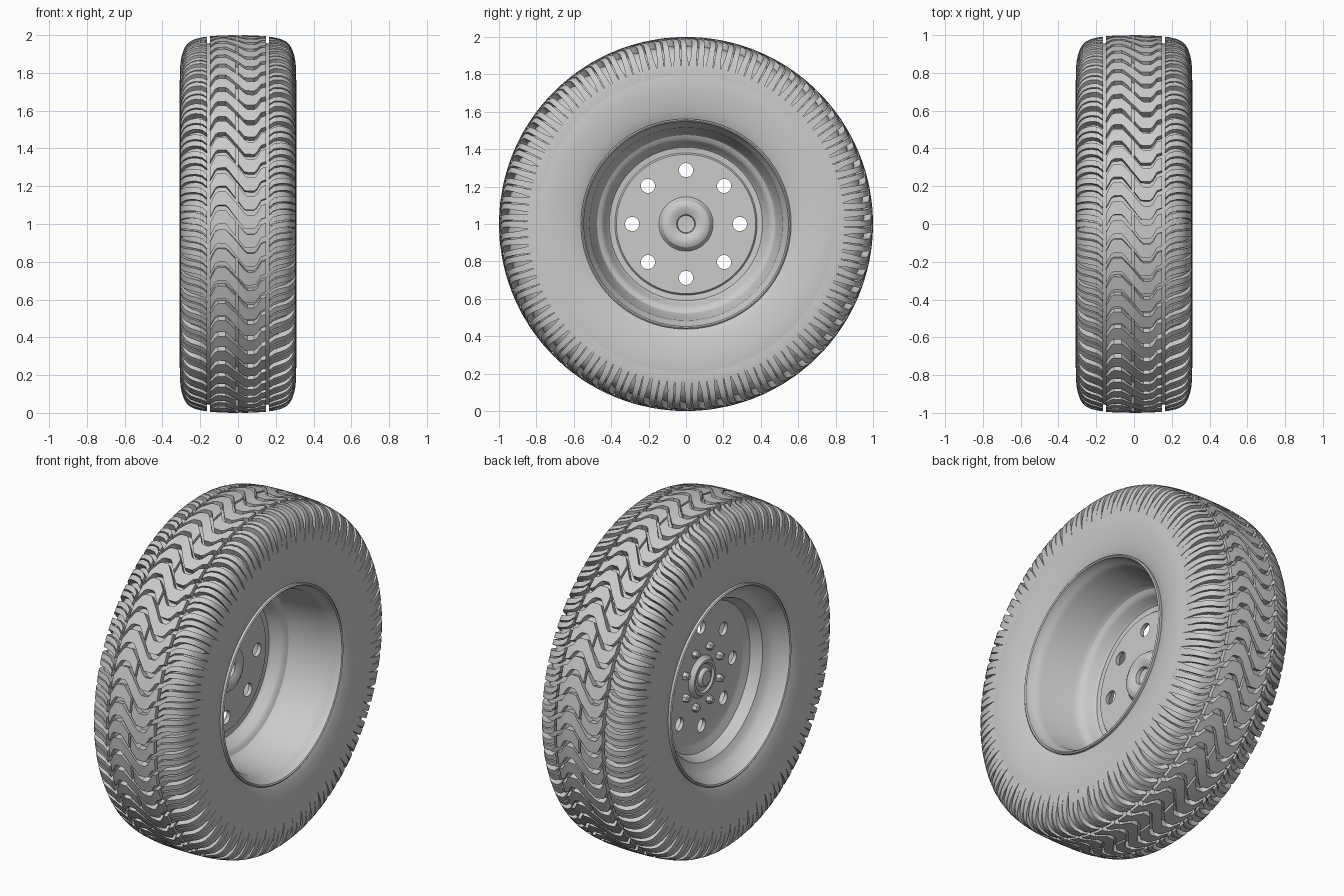
import bpy, bmesh
from math import sin, cos, pi, tau

if "Cube" in bpy.data.objects:
    bpy.data.objects.remove(bpy.data.objects["Cube"])

N = 62                    # tread pitches round the tyre
PITCH = tau / N


def pt(x, r, t):
    """Point at width x, radius r and angle t round the wheel axle."""
    return (x, r * cos(t), 1 + r * sin(t))


def finish(bm, name, angle=30):
    bmesh.ops.remove_doubles(bm, verts=bm.verts, dist=1e-5)
    bmesh.ops.recalc_face_normals(bm, faces=bm.faces)
    me = bpy.data.meshes.new(name)
    bm.to_mesh(me)
    bm.free()
    ob = bpy.data.objects.new(name, me)
    bpy.context.collection.objects.link(ob)
    smooth(ob, angle)
    return ob


def smooth(ob, angle=30):
    bpy.ops.object.select_all(action='DESELECT')
    ob.select_set(True)
    bpy.context.view_layer.objects.active = ob
    bpy.ops.object.shade_smooth_by_angle(angle=angle * pi / 180)


def revolve(name, prof, segs=128, closed=True):
    """Spin an (x, r) profile round the axle."""
    bm = bmesh.new()
    rings = [[bm.verts.new(pt(x, r, tau * i / segs)) for i in range(segs)] if r > 0
             else [bm.verts.new(pt(x, 0, 0))] * segs for x, r in prof]
    pairs = list(zip(rings, rings[1:])) + ([(rings[-1], rings[0])] if closed else [])
    for a, b in pairs:
        for i in range(segs):
            j = (i + 1) % segs
            vs = list(dict.fromkeys((a[i], a[j], b[j], b[i])))
            if len(vs) > 2:
                bm.faces.new(vs)
    return finish(bm, name)


def strip(bm, stations):
    """Solid tread block; stations = (top x, top r, base x, base r, t low, t high)."""
    rows = [[bm.verts.new(pt(*p)) for p in
             ((xo, ro, a), (xo, ro, b), (xb, rb, b), (xb, rb, a))]
            for xo, ro, xb, rb, a, b in stations]
    for p, q in zip(rows, rows[1:]):
        for k in range(4):
            m = (k + 1) % 4
            bm.faces.new((p[k], p[m], q[m], q[k]))
    bm.faces.new(rows[0])
    bm.faces.new(rows[-1])


# Tyre carcass
half = [(0.0, 0.962), (0.15, 0.957), (0.21, 0.948), (0.248, 0.93), (0.274, 0.9),
        (0.292, 0.865), (0.302, 0.83), (0.307, 0.79), (0.309, 0.75), (0.308, 0.71),
        (0.303, 0.66), (0.294, 0.61), (0.282, 0.57), (0.268, 0.545)]
revolve("tyre", half[::-1] + [(-x, r) for x, r in half[1:]])

# Centre tread: interlocking zigzag bars, every second one split
wave = [(-.148, .03), (-.12, -.025), (-.105, -.035), (-.065, -.035), (-.05, -.02),
        (-.012, .026), (.0, .04), (.035, .085), (.05, .092), (.085, .092),
        (.1, .08), (.122, .04), (.148, .03)]
bm = bmesh.new()
for i in range(N):
    t = i * PITCH
    st = []
    for x, s in wave:
        wide = .036 if abs(x) > .04 else .041
        st.append((x, 1 - .25 * x * x, x, .945, t + s - wide, t + s + wide))
    if i % 2:
        strip(bm, st[:6])
        strip(bm, st[6:])
    else:
        strip(bm, st)
finish(bm, "centre_tread")

# Shoulder tread: lugs that wrap over the edge and fade into the sidewall
# top x, top r, base x, base r, slant, groove half angle
lug = [(.163, .992, .163, .94, .02, .016), (.19, .988, .19, .94, -.005, .016),
       (.225, .98, .215, .935, -.015, .016), (.252, .968, .235, .925, -.017, .016),
       (.272, .95, .25, .91, -.018, .015), (.287, .925, .262, .89, -.018, .013),
       (.297, .895, .275, .87, -.018, .0105), (.304, .86, .285, .85, -.018, .007),
       (.3075, .825, .292, .82, -.018, .003), (.306, .78, .295, .78, -.018, .001)]
for side, name in ((1, "right"), (-1, "left")):
    bm = bmesh.new()
    for i in range(N):
        t = (i + (0 if side > 0 else .5)) * PITCH
        odd = i % 2
        st = []
        for k, (xo, ro, xb, rb, sl, g) in enumerate(lug):
            g2 = .002 if odd and k > 6 else g
            lo, hi = (g, g2) if odd else (g2 if k <= 6 else .002, g)
            st.append((side * xo, ro, side * xb, rb,
                       t + sl - PITCH / 2 + lo, t + sl + PITCH / 2 - hi))
        # narrow sipe through each lug on the tread face
        mid = [(s[4] + s[5]) / 2 for s in st]
        gap = [.004, .004, .004, .004, .004, .004, .003, .002, .0, .0]
        strip(bm, [s[:5] + (m - e,) for s, m, e in zip(st, mid, gap)])
        strip(bm, [s[:4] + (m + e, s[5]) for s, m, e in zip(st, mid, gap)])
    finish(bm, name + "_shoulder_tread")

# Rim: outer lip, deep barrel on one side, disc and hub, shallow barrel on the other
rim_prof = [(.262, .562), (.292, .562), (.297, .555), (.292, .548), (.27, .543),
            (.25, .53), (.22, .515), (.02, .49), (-.005, .475), (-.015, .455), (-.03, .44),
            (-.07, .425), (-.085, .41), (-.088, .38), (-.078, .372), (-.078, .145),
            (-.07, .138), (-.05, .125), (-.04, .105), (-.04, .085), (-.05, .062),
            (-.055, .05), (-.075, .046), (-.08, 0),
            (-.135, 0), (-.135, .04), (-.128, .05), (-.115, .055), (-.115, .075),
            (-.125, .085), (-.125, .1), (-.11, .11), (-.1, .12), (-.1, .37),
            (-.105, .385), (-.12, .425), (-.15, .44), (-.18, .455), (-.195, .485),
            (-.215, .51), (-.25, .53), (-.27, .543), (-.292, .548), (-.297, .555),
            (-.292, .562), (-.262, .562)]
rim = revolve("rim", rim_prof)

# Eight round vent holes through the disc
bm = bmesh.new()
for k in range(8):
    a = k * tau / 8
    ends = [[bm.verts.new(pt(x, 0, 0)) for _ in range(24)] for x in (-.16, -.03)]
    for ring in ends:
        for j, v in enumerate(ring):
            v.co.y += .288 * cos(a) + .038 * cos(tau * j / 24)
            v.co.z += .288 * sin(a) + .038 * sin(tau * j / 24)
        bm.faces.new(ring)
    for j in range(24):
        m = (j + 1) % 24
        bm.faces.new((ends[0][j], ends[0][m], ends[1][m], ends[1][j]))
cutter = finish(bm, "hole_cutter")
cutter.hide_render = True
mod = rim.modifiers.new("holes", 'BOOLEAN')
mod.operation = 'DIFFERENCE'
mod.solver = 'EXACT'
mod.object = cutter
bpy.context.view_layer.objects.active = rim
bpy.ops.object.modifier_apply(modifier=mod.name)
bpy.data.objects.remove(cutter)
smooth(rim)

# Eight hexagonal wheel nuts on the outer face of the disc
bm = bmesh.new()
for k in range(8):
    a = (k + .5) * tau / 8
    rings = [[bm.verts.new((x, .17 * cos(a) + r * cos(tau * j / 6 + a),
                            1 + .17 * sin(a) + r * sin(tau * j / 6 + a))) for j in range(6)]
             for x, r in ((-.095, .024), (-.125, .022), (-.132, .015))]
    for p, q in zip(rings, rings[1:]):
        for j in range(6):
            m = (j + 1) % 6
            bm.faces.new((p[j], p[m], q[m], q[j]))
    bm.faces.new(rings[0])
    bm.faces.new(rings[-1])
finish(bm, "wheel_nuts")
